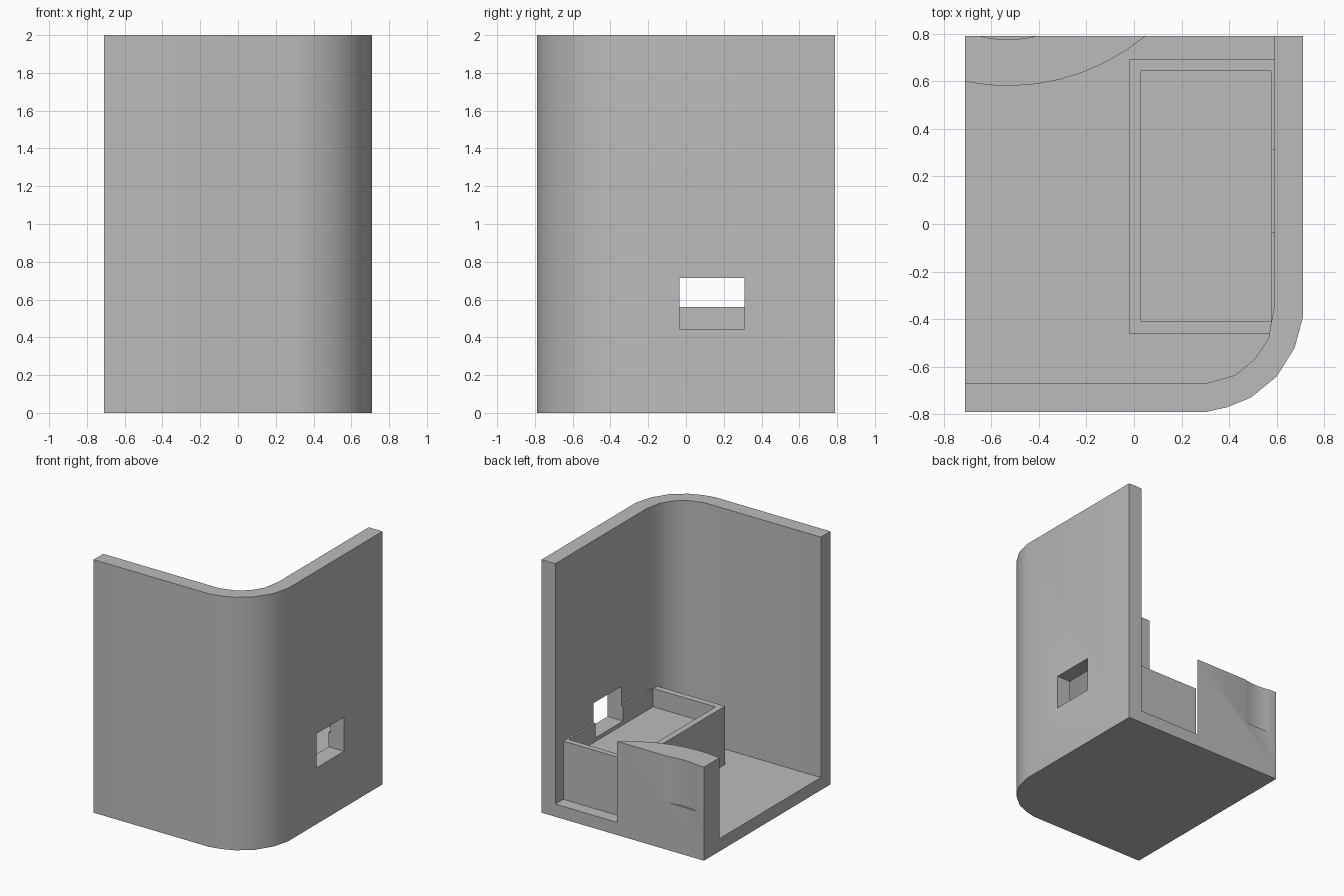
import bpy, bmesh, math

cube = bpy.data.objects.get("Cube")
if cube:
    bpy.data.objects.remove(cube, do_unlink=True)

grey = bpy.data.materials.new("plain_grey")
grey.use_nodes = True
colour = (0.5, 0.5, 0.5, 1)
grey.diffuse_color = colour
grey.node_tree.nodes["Principled BSDF"].inputs["Base Color"].default_value = colour

W, D, H = 0.71, 0.79, 2.0      # half width, half depth, height
FLOOR = 0.1
INNER_X, INNER_Y = 0.59, -0.67


def prism(name, outline, z0, z1):
    """Extrude a plan outline between two heights."""
    bm = bmesh.new()
    face = bm.faces.new([bm.verts.new((x, y, z0)) for x, y in outline])
    out = bmesh.ops.extrude_face_region(bm, geom=[face])
    tops = [v for v in out["geom"] if isinstance(v, bmesh.types.BMVert)]
    bmesh.ops.translate(bm, verts=tops, vec=(0, 0, z1 - z0))
    bmesh.ops.recalc_face_normals(bm, faces=bm.faces)
    mesh = bpy.data.meshes.new(name)
    bm.to_mesh(mesh)
    bm.free()
    mesh.materials.append(grey)
    obj = bpy.data.objects.new(name, mesh)
    bpy.context.collection.objects.link(obj)
    return obj


def block(name, x0, x1, y0, y1, z0, z1):
    return prism(name, [(x0, y0), (x1, y0), (x1, y1), (x0, y1)], z0, z1)


def cut(obj, cutter):
    """Subtract a cutter and remove it."""
    cutter.hide_render = True
    mod = obj.modifiers.new("cut", "BOOLEAN")
    mod.operation = "DIFFERENCE"
    mod.solver = "EXACT"
    mod.object = cutter
    bpy.context.view_layer.objects.active = obj
    bpy.ops.object.modifier_apply(modifier=mod.name)
    bpy.data.objects.remove(cutter, do_unlink=True)


def arc(cx, cy, r, a0, a1, steps):
    """Points on an arc; angles are measured from -y towards +x."""
    angles = [math.radians(a0 + (a1 - a0) * i / steps) for i in range(steps + 1)]
    return [(cx + r * math.sin(a), cy - r * math.cos(a)) for a in angles]


# Shell: rounded corner walls and floor, hollowed from one solid
outer_corner = [(0.3, -D), (0.39, -0.77), (0.49, -0.73), (0.6, -0.64), (0.675, -0.52), (W, -0.39)]
inner_corner = [(0.3, INNER_Y), (0.425, -0.635), (0.505, -0.57), (0.565, -0.48), (INNER_X, -0.34)]
shell = prism("walls_and_floor", [(-W, -D)] + outer_corner + [(W, D), (-W, D)], 0, H)
cut(shell, prism("hollow", [(-1, INNER_Y)] + inner_corner + [(INNER_X, 1), (-1, 1)], FLOOR, 3))

# Raised tray against the left wall
tray = block("tray", -0.02, INNER_X, -0.46, 0.69, FLOOR, 0.56)
cut(tray, block("tray_hollow", 0.03, 0.575, -0.41, 0.645, 0.415, 1))

# Window through the wall and the tray rim
for part in (shell, tray):
    cut(part, block("window_hole", 0.5, 1, -0.035, 0.31, 0.445, 0.715))

# Curved screen at the back, with a shallow scoop in its rear face
curve = arc(-0.53, 1.48, 0.9, -11.5, 40, 8)
curve[0], curve[-1] = (-W, curve[0][1]), (0.05, D)
screen = prism("curved_screen", curve + [(-W, D)], FLOOR, 0.74)
cut(screen, prism("scoop", arc(-0.53, 1.275, 0.5, -30, 30, 12), 0.375, 1))

for part in (shell, tray, screen):
    bpy.ops.object.select_all(action="DESELECT")
    part.select_set(True)
    bpy.context.view_layer.objects.active = part
    bpy.ops.object.shade_smooth_by_angle(angle=math.radians(30))
